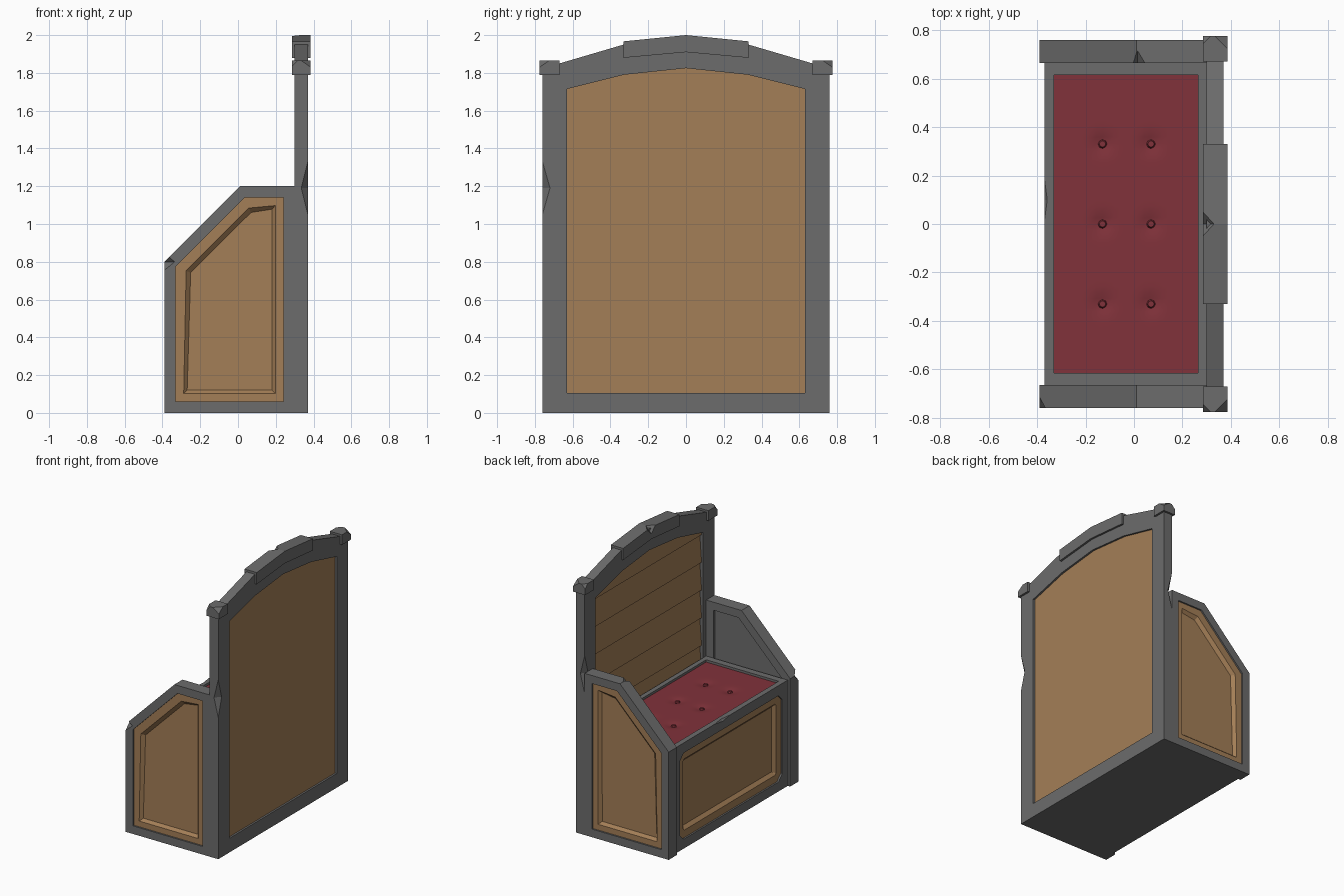
import bpy, bmesh, math
from mathutils import Vector

if "Cube" in bpy.data.objects:
    bpy.data.objects.remove(bpy.data.objects["Cube"])


def material(name, rgb):
    m = bpy.data.materials.new(name)
    m.diffuse_color = (*rgb, 1)
    m.use_nodes = True
    m.node_tree.nodes["Principled BSDF"].inputs["Base Color"].default_value = m.diffuse_color
    return m


GREY = material("grey_frame", (0.15, 0.15, 0.15))
WOOD = material("wood_panel", (0.37, 0.21, 0.095))
RED = material("red_cushion", (0.22, 0.032, 0.043))


def finish(bm, name, mat):
    bmesh.ops.recalc_face_normals(bm, faces=bm.faces)
    me = bpy.data.meshes.new(name)
    bm.to_mesh(me)
    bm.free()
    me.materials.append(mat)
    ob = bpy.data.objects.new(name, me)
    bpy.context.collection.objects.link(ob)
    return ob


def prism(name, pts, axis, lo, hi, mat, recess=None):
    """Extrude a 2D profile along an axis; recess = direction of a face to inset and sink."""
    place = {"x": lambda a, b, t: (t, a, b),
             "y": lambda a, b, t: (a, t, b),
             "z": lambda a, b, t: (a, b, t)}[axis]
    bm = bmesh.new()
    bottom = [bm.verts.new(place(a, b, lo)) for a, b in pts]
    top = [bm.verts.new(place(a, b, hi)) for a, b in pts]
    bm.faces.new(bottom)
    bm.faces.new(top)
    n = len(pts)
    for i in range(n):
        j = (i + 1) % n
        bm.faces.new((bottom[i], bottom[j], top[j], top[i]))
    bmesh.ops.recalc_face_normals(bm, faces=bm.faces)
    if recess:
        d = Vector(recess)
        bm.normal_update()
        f = max(bm.faces, key=lambda q: q.normal.dot(d))
        bmesh.ops.inset_region(bm, faces=[f], thickness=0.06, depth=0)
        bmesh.ops.inset_region(bm, faces=[f], thickness=0.026, depth=0)
        bmesh.ops.translate(bm, verts=f.verts, vec=-d * 0.022)
    return finish(bm, name, mat)


def box(name, x, y, z, mat):
    return prism(name, [(x[0], y[0]), (x[1], y[0]), (x[1], y[1]), (x[0], y[1])],
                 "z", z[0], z[1], mat)


def boolean(ob, cutter, op="DIFFERENCE"):
    mod = ob.modifiers.new("cut", "BOOLEAN")
    mod.operation = op
    mod.solver = "EXACT"
    mod.object = cutter
    cutter.hide_render = True
    dg = bpy.context.evaluated_depsgraph_get()
    me = bpy.data.meshes.new_from_object(ob.evaluated_get(dg))
    ob.modifiers.clear()
    ob.data = me
    bpy.data.objects.remove(cutter)


def chip(ob, at, radii):
    """Knock an octahedral chip out of an edge."""
    bm = bmesh.new()
    c, r = Vector(at), radii
    v = [[bm.verts.new(c + Vector([s * r[k] if i == k else 0 for i in range(3)]))
          for s in (-1, 1)] for k in range(3)]
    for a in v[0]:
        for b in v[1]:
            for d in v[2]:
                bm.faces.new((a, b, d))
    boolean(ob, finish(bm, "chip_cutter", GREY))


# side walls with a sunk wooden panel outside and a plain recess inside
wall = [(-0.39, 0), (0.30, 0), (0.30, 1.2), (0.01, 1.2), (-0.39, 0.8)]
opening = [(-0.33, 0.06), (0.24, 0.06), (0.24, 1.14), (0.035, 1.14), (-0.33, 0.775)]
for s, side in ((-1, "right"), (1, "left")):
    def span(a, b):
        return sorted((s * a, s * b))
    w = prism(side + "_side_wall", wall, "y", *span(0.665, 0.76), GREY)
    boolean(w, prism("cutter", opening, "y", *span(0.715, 0.9), GREY))
    boolean(w, prism("cutter", opening, "y", *span(0.5, 0.685), GREY))
    if s < 0:
        chip(w, (-0.39, -0.76, 0.8), (0.055, 0.045, 0.045))
    else:
        chip(w, (0.015, 0.665, 1.2), (0.03, 0.05, 0.03))
    prism(side + "_side_panel", opening, "y", *span(0.714, 0.748), WOOD, (0, s, 0))

# seat box with front opening and cushion well
seat = box("seat_box", (-0.37, 0.30), (-0.665, 0.665), (0, 0.785), GREY)
c, Y, Z0, Z1 = 0.045, 0.60, 0.07, 0.71
octagon = [(-Y + c, Z0), (Y - c, Z0), (Y, Z0 + c), (Y, Z1 - c),
           (Y - c, Z1), (-Y + c, Z1), (-Y, Z1 - c), (-Y, Z0 + c)]
boolean(seat, prism("cutter", octagon, "x", -0.5, -0.325, GREY))
boolean(seat, box("cutter", (-0.33, 0.265), (-0.615, 0.615), (0.73, 0.9), GREY))
chip(seat, (-0.37, 0.1, 0.785), (0.012, 0.09, 0.015))
prism("front_panel", octagon, "x", -0.358, -0.324, WOOD, (-1, 0, 0))

# tufted cushion: a grid dimpled around six buttons
buttons = [(x, y) for x in (-0.13, 0.07) for y in (-0.33, 0, 0.33)]
bm = bmesh.new()
bmesh.ops.create_grid(bm, x_segments=24, y_segments=48, size=1)
for v in bm.verts:
    x, y = -0.0325 + v.co.x * 0.2975, v.co.y * 0.615
    dip = sum(math.exp(-((x - a) ** 2 + (y - b) ** 2) / 0.0012) for a, b in buttons)
    v.co = (x, y, 0.768 - 0.016 * dip)
rim = [e for e in bm.edges if e.is_boundary]
ext = bmesh.ops.extrude_edge_only(bm, edges=rim)["geom"]
for v in ext:
    if isinstance(v, bmesh.types.BMVert):
        v.co.z = 0.725
cushion = finish(bm, "seat_cushion", RED)
for p in cushion.data.polygons:
    p.use_smooth = abs(p.normal.z) > 0.5
for i, (x, y) in enumerate(buttons):
    bm = bmesh.new()
    bmesh.ops.create_cone(bm, cap_ends=True, segments=8, radius1=0.023, radius2=0.013, depth=0.02)
    bmesh.ops.translate(bm, verts=bm.verts, vec=(x, y, 0.758))
    finish(bm, "cushion_button_%d" % (i + 1), RED)


def mirrored(half):
    """Mirror a right-hand outline, listed bottom to top, about y = 0."""
    return half + [(-a, b) for a, b in reversed(half) if a > 0]


# tall arched back frame
back = prism("back_frame", mirrored([(0.76, 0), (0.76, 1.82), (0.67, 1.85), (0.33, 1.95), (0, 1.985)]),
             "x", 0.30, 0.37, GREY)
arch = mirrored([(0.63, 0.105), (0.63, 1.715), (0.33, 1.79), (0, 1.825)])
boolean(back, prism("cutter", arch, "x", 0.2, 0.5, GREY))
chip(back, (0.37, -0.76, 1.19), (0.035, 0.04, 0.14))
chip(back, (0.30, 0.76, 1.19), (0.035, 0.04, 0.14))

# lapped planks inside, flat wood behind
saw = [(0.356, 1.9), (0.356, 0.05)]
n, h = 9, 1.85 / 9
for i in range(n):
    saw += [(0.313, 0.05 + i * h), (0.328, 0.05 + (i + 1) * h - 0.002)]
planks = prism("back_planks", saw, "y", -0.7, 0.7, WOOD)
boolean(planks, prism("cutter", arch, "x", 0.1, 0.6, WOOD), "INTERSECT")

# crest over the arch and corner caps
crest = prism("top_crest", [(-0.33, 1.88), (0, 1.91), (0.33, 1.88),
                            (0.33, 1.967), (0, 2.0), (-0.33, 1.967)], "x", 0.285, 0.385, GREY)
chip(crest, (0.285, 0, 2.0), (0.045, 0.055, 0.05))
for s, side in ((-1, "right"), (1, "left")):
    cap = box(side + "_post_cap", (0.285, 0.385), sorted((s * 0.67, s * 0.775)), (1.79, 1.865), GREY)
    chip(cap, (0.385, s * 0.775, 1.865), (0.05, 0.05, 0.035))
    chip(cap, (0.285, s * 0.775, 1.865), (0.03, 0.03, 0.03))
